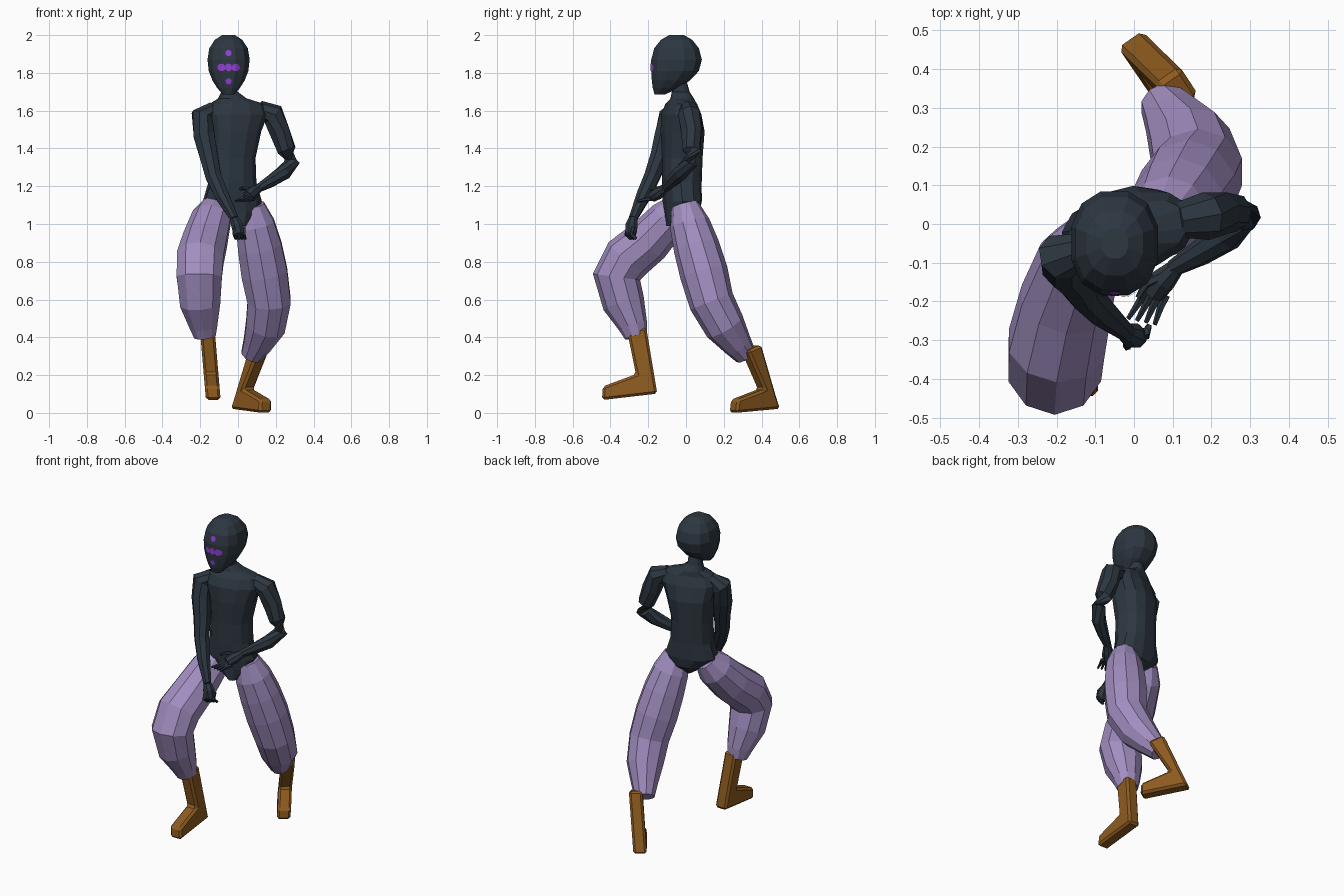
import bpy, bmesh, math
from mathutils import Vector
from mathutils.bvhtree import BVHTree


def material(name, rgb):
    m = bpy.data.materials.new(name)
    m.diffuse_color = (*rgb, 1)
    return m


DARK = material("dark slate", (0.026, 0.038, 0.052))
LILAC = material("lilac cloth", (0.36, 0.27, 0.53))
LEATHER = material("brown leather", (0.27, 0.105, 0.014))
VIOLET = material("bright violet", (0.28, 0.05, 0.66))


def finish(bm, name, mat):
    bmesh.ops.recalc_face_normals(bm, faces=bm.faces)
    me = bpy.data.meshes.new(name)
    bm.to_mesh(me)
    bm.free()
    me.materials.append(mat)
    ob = bpy.data.objects.new(name, me)
    bpy.context.collection.objects.link(ob)
    return ob


def skin(name, rings, mat):
    """Join a stack of point rings into a closed body."""
    bm = bmesh.new()
    rows = [[bm.verts.new(p) for p in ring] for ring in rings]
    n = len(rows[0])
    for a, b in zip(rows, rows[1:]):
        for i in range(n):
            j = (i + 1) % n
            bm.faces.new((a[i], a[j], b[j], b[i]))
    bm.faces.new(rows[0])
    bm.faces.new(rows[-1])
    return finish(bm, name, mat)


def stack(name, levels, mat, n, power=0.85):
    """Levels: z, centre x, centre y, half width, half depth, yaw in degrees."""
    rings = []
    for z, cx, cy, rx, ry, yaw in levels:
        ring, w = [], math.radians(yaw)
        for i in range(n):
            a = (i + 0.5) * math.tau / n
            c, s = math.cos(a), math.sin(a)
            x = rx * math.copysign(abs(c) ** power, c)
            y = ry * math.copysign(abs(s) ** power, s)
            ring.append((cx + x * math.cos(w) - y * math.sin(w),
                         cy + x * math.sin(w) + y * math.cos(w), z))
        rings.append(ring)
    return skin(name, rings, mat)


def limb(name, path, mat, n=8, ref=(0, 1, 0)):
    """Path: x, y, z, radius."""
    pts = [Vector(p[:3]) for p in path]
    rings = []
    for k, p in enumerate(pts):
        before = (p - pts[k - 1]).normalized() if k else Vector()
        after = (pts[k + 1] - p).normalized() if k < len(pts) - 1 else Vector()
        t = (before + after).normalized()
        u = Vector(ref)
        u = (u - t * u.dot(t)).normalized()
        v = t.cross(u)
        r = path[k][3]
        rings.append([p + r * (u * math.cos((i + 0.5) * math.tau / n)
                               + v * math.sin((i + 0.5) * math.tau / n)) for i in range(n)])
    return skin(name, rings, mat)


# Head: flat-fronted, narrowing to a chin
head = stack("head", [
    (2.0, -0.05, -0.05, 0.035, 0.04, 0),
    (1.975, -0.05, -0.05, 0.075, 0.085, 0),
    (1.93, -0.05, -0.05, 0.105, 0.122, 0),
    (1.87, -0.05, -0.05, 0.115, 0.138, 0),
    (1.81, -0.05, -0.058, 0.108, 0.13, 0),
    (1.76, -0.05, -0.08, 0.088, 0.104, 0),
    (1.72, -0.05, -0.105, 0.062, 0.073, 0),
    (1.685, -0.05, -0.14, 0.03, 0.027, 0)], DARK, 12)

# Torso with neck and pelvis, right shoulder turned forward
stack("torso", [
    (1.77, -0.045, -0.045, 0.043, 0.045, 5),
    (1.70, -0.045, -0.028, 0.043, 0.047, 8),
    (1.665, -0.03, -0.02, 0.075, 0.06, 12),
    (1.635, -0.005, -0.025, 0.15, 0.075, 16),
    (1.58, -0.01, -0.025, 0.17, 0.098, 16),
    (1.49, -0.02, -0.018, 0.143, 0.112, 14),
    (1.35, -0.03, -0.02, 0.122, 0.105, 12),
    (1.22, -0.03, -0.022, 0.127, 0.102, 12),
    (1.12, -0.03, -0.02, 0.158, 0.098, 12),
    (1.06, -0.01, -0.02, 0.11, 0.09, 12),
    (0.99, 0.01, -0.055, 0.03, 0.05, 12)], DARK, 12)

# Arms
limb("right_arm", [
    (-0.13, -0.06, 1.61, 0.04), (-0.19, -0.085, 1.57, 0.062), (-0.18, -0.11, 1.47, 0.06),
    (-0.155, -0.14, 1.36, 0.052), (-0.13, -0.18, 1.25, 0.045), (-0.085, -0.225, 1.15, 0.04),
    (-0.02, -0.28, 1.03, 0.024)], DARK)
limb("left_arm", [
    (0.11, 0.01, 1.61, 0.045), (0.185, 0.02, 1.58, 0.062), (0.22, 0.028, 1.49, 0.058),
    (0.258, 0.03, 1.39, 0.05), (0.285, 0.022, 1.325, 0.043), (0.24, -0.03, 1.27, 0.042),
    (0.17, -0.075, 1.225, 0.034), (0.10, -0.115, 1.185, 0.022)], DARK, ref=(0, 0.3, 1))

# Right fist: palm and curled fingers
limb("right_palm", [(-0.02, -0.28, 1.03, 0.024), (-0.005, -0.288, 0.995, 0.034),
                    (0.003, -0.29, 0.955, 0.032), (0.006, -0.285, 0.93, 0.018)], DARK)
for i in range(4):
    x, y = -0.018 + 0.016 * i, -0.305 + 0.009 * i
    limb("right_finger", [(x, y, 0.985, 0.011), (x, y - 0.012, 0.945, 0.011),
                          (x + 0.008, y + 0.014, 0.922, 0.009)], DARK, 5, (1, 0, 0))

# Left hand: open palm with spread fingers and a thumb
limb("left_palm", [(0.11, -0.11, 1.19, 0.022), (0.075, -0.145, 1.165, 0.034),
                   (0.05, -0.18, 1.145, 0.03)], DARK, ref=(0, 0.3, 1))
for i in range(4):
    x, y = 0.03 + 0.018 * i, -0.17 - 0.005 * i
    limb("left_finger", [(x, y, 1.145 - 0.004 * i, 0.011), (x - 0.015, y - 0.03, 1.13, 0.01),
                         (x - 0.045 + 0.005 * i, y - 0.075, 1.12, 0.006)], DARK, 5, (1, 0, 0))
limb("left_thumb", [(0.08, -0.13, 1.18, 0.014), (0.03, -0.155, 1.19, 0.011),
                    (0.01, -0.19, 1.185, 0.007)], DARK, 5, (0, 0, 1))

# Baggy trouser legs, gathered at the cuff
limb("right_trouser_leg", [
    (-0.115, -0.03, 1.105, 0.07), (-0.14, -0.09, 1.03, 0.108), (-0.175, -0.20, 0.91, 0.123),
    (-0.20, -0.31, 0.82, 0.13), (-0.205, -0.368, 0.72, 0.126), (-0.2, -0.33, 0.58, 0.112),
    (-0.182, -0.28, 0.46, 0.077), (-0.175, -0.265, 0.405, 0.06)], LILAC, 10, (1, 0, 0))
limb("left_trouser_leg", [
    (0.07, -0.005, 1.10, 0.072), (0.09, 0.02, 1.0, 0.107), (0.115, 0.055, 0.88, 0.122),
    (0.14, 0.095, 0.74, 0.128), (0.165, 0.135, 0.59, 0.12), (0.145, 0.205, 0.46, 0.11),
    (0.10, 0.275, 0.36, 0.078), (0.072, 0.315, 0.305, 0.06)], LILAC, 10, (1, 0, 0))


def boot(name, profile, origin, heading, lean, width=0.039):
    """Side profile (forward, z) swept across the width; lean shifts it sideways with height."""
    bm = bmesh.new()
    d = Vector((*heading, 0)).normalized()
    side = Vector((-d.y, d.x, 0))
    rows = []
    for s in (-1, 1):
        rows.append([bm.verts.new(Vector((*origin, z)) + d * f + side * (lean * z + s * width))
                     for f, z in profile])
    a, b = rows
    n = len(a)
    for i in range(n):
        j = (i + 1) % n
        bm.faces.new((a[i], a[j], b[j], b[i]))
    bm.faces.new(a)
    bm.faces.new(b)
    ob = finish(bm, name, LEATHER)
    bev = ob.modifiers.new("chamfer", "BEVEL")
    bev.width = 0.013
    bev.segments = 1


# Boots
boot("right_boot", [(0.315, 0.45), (0.265, 0.205), (0.44, 0.14), (0.445, 0.068),
                    (0.152, 0.102), (0.165, 0.18), (0.21, 0.45)],
     (-0.125, 0), (0, -1), -0.085)
boot("left_boot", [(0.205, 0.33), (0.085, 0.125), (0.255, 0.07), (0.26, 0.0),
                   (-0.025, 0.022), (0.005, 0.09), (0.115, 0.36)],
     (0.0, 0.46), (0.57, -0.82), 0.08)

# Painted face spots: thin plates laid onto the front of the head
bm = bmesh.new()
bm.from_mesh(head.data)
tree = BVHTree.FromBMesh(bm)
bm.free()
bm = bmesh.new()
for x, z, rx, rz in [(0, 1.905, 0.017, 0.017), (-0.038, 1.829, 0.022, 0.02),
                     (0, 1.829, 0.018, 0.021), (0.038, 1.829, 0.022, 0.02),
                     (0, 1.755, 0.016, 0.016)]:
    rim = []
    for k in range(13):
        r, a = (0 if k == 12 else 1), k * math.tau / 12
        px, pz = -0.05 + x + r * rx * math.cos(a), z + r * rz * math.sin(a)
        hit = tree.ray_cast(Vector((px, -1, pz)), Vector((0, 1, 0)))[0]
        rim.append(bm.verts.new((px, hit.y - 0.004, pz)))
    for k in range(12):
        bm.faces.new((rim[k], rim[(k + 1) % 12], rim[12]))
finish(bm, "face_spots", VIOLET)
